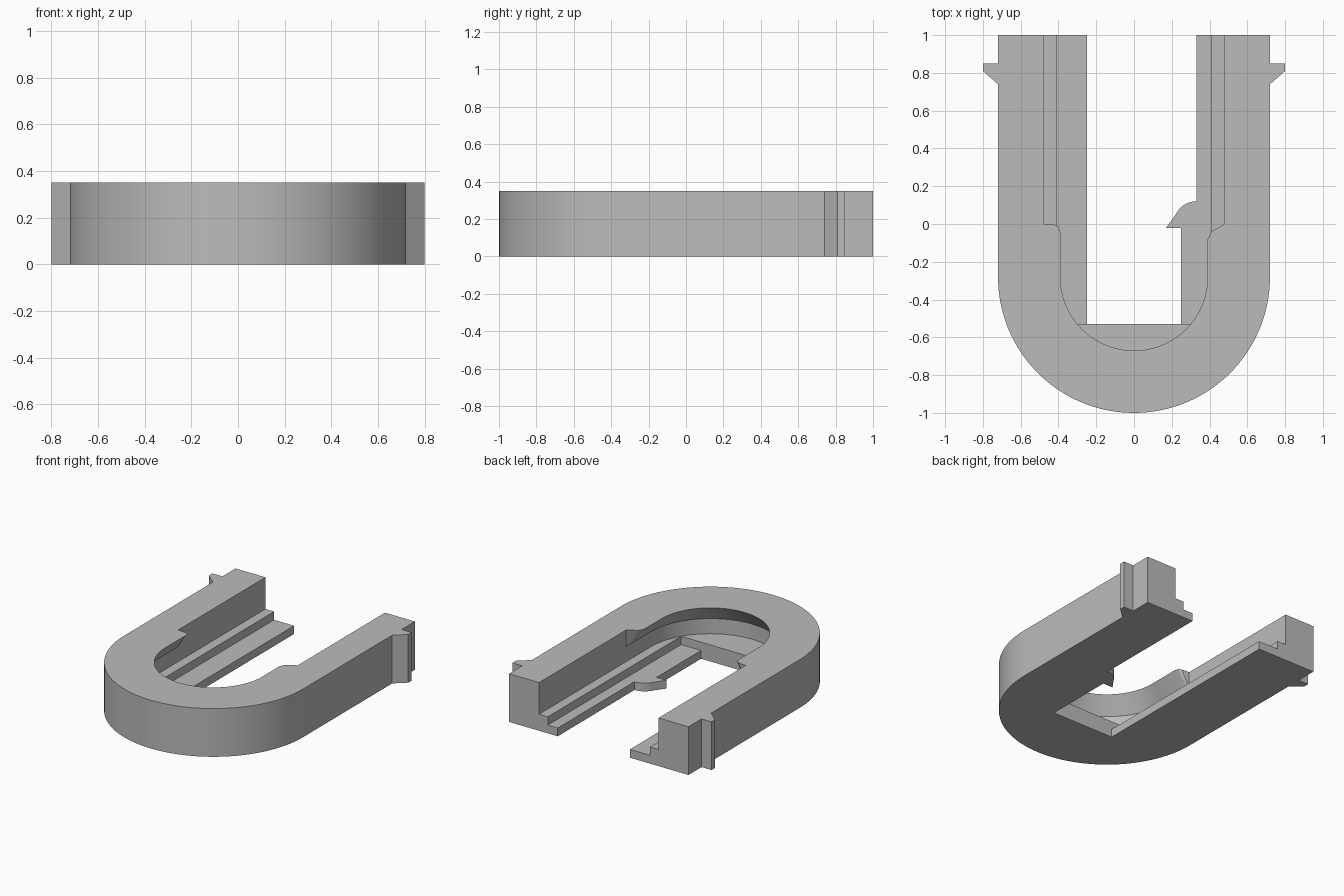
import bpy, bmesh
from math import sin, cos, pi

if "Cube" in bpy.data.objects:
    bpy.data.objects.remove(bpy.data.objects["Cube"], do_unlink=True)

HEIGHT, PLATE, STEP, LIP = 0.35, 0.06, 0.12, 0.23
BEND_Y, OUTER, WALL, RIM = -0.28, 0.72, 0.48, 0.39

grey = bpy.data.materials.new("plain_grey")
grey.use_nodes = True
grey.diffuse_color = (0.5, 0.5, 0.5, 1)
grey.node_tree.nodes["Principled BSDF"].inputs["Base Color"].default_value = (0.5, 0.5, 0.5, 1)


def arc(cx, cy, r, start, end, n):
    return [(cx + r * cos(start + (end - start) * i / n),
             cy + r * sin(start + (end - start) * i / n)) for i in range(n + 1)]


def bend(r):
    """Half circle at the closed end, from the -x side round to +x."""
    return arc(0, BEND_Y, r, pi, 2 * pi, 64)


def loft(name, levels):
    """Solid through (z, outline) levels with matching point counts."""
    bm = bmesh.new()
    rings = [[bm.verts.new((x, y, z)) for x, y in pts] for z, pts in levels]
    n = len(rings[0])
    for low, high in zip(rings, rings[1:]):
        for i in range(n):
            j = (i + 1) % n
            bm.faces.new((low[i], low[j], high[j], high[i]))
    bm.faces.new(rings[0][::-1])
    bm.faces.new(rings[-1])
    bmesh.ops.recalc_face_normals(bm, faces=bm.faces)
    mesh = bpy.data.meshes.new(name)
    bm.to_mesh(mesh)
    bm.free()
    mesh.materials.append(grey)
    obj = bpy.data.objects.new(name, mesh)
    bpy.context.collection.objects.link(obj)
    return obj


def prism(name, outline, z0, z1):
    return loft(name, [(z0, outline), (z1, outline)])


# U-shaped body with a hooked tab on each leg
tab = [(OUTER, 0.74), (0.80, 0.81), (0.80, 0.85), (OUTER, 0.85), (OUTER, 1)]
outline = [(-x, y) for x, y in reversed(tab)] + bend(OUTER) + tab
body = prism("u_shaped_body", outline, 0, HEIGHT)

# Channel whose rounded end is undercut below a sloping lip
low = ([(-WALL, 1.1), (-WALL, 0), (-WALL, -0.004), (-WALL, -0.015), (-WALL, -0.04)]
       + bend(WALL) + [(WALL, -0.08), (WALL, -0.04), (WALL, 0), (WALL, 1.1)])
top = ([(-WALL, 1.1), (-WALL, 0), (-0.42, -0.004), (-0.40, -0.015), (-RIM, -0.04)]
       + bend(RIM) + [(RIM, -0.08), (0.41, -0.04), (WALL, 0), (WALL, 1.1)])
channel = loft("channel_cutter", [(STEP, low), (LIP, low), (HEIGHT, top), (0.5, top)])

# Lower ledge along both legs
ledge = prism("ledge_cutter",
              [(-0.41, -0.53), (0.41, -0.53), (0.41, 1.1), (-0.41, 1.1)], PLATE, 0.2)

# Open slot through the floor, leaving a small catch on the +x side
catch = [(0.25, -0.02), (0.17, -0.02)] + arc(0.33, 0.0, 0.12, pi * 0.86, pi / 2, 12)
slot = prism("slot_cutter",
             [(-0.25, -0.53), (0.25, -0.53)] + catch + [(0.33, 1.1), (-0.25, 1.1)], -0.1, 0.45)

for cutter in (channel, ledge, slot):
    mod = body.modifiers.new(cutter.name, "BOOLEAN")
    mod.operation, mod.solver, mod.object = "DIFFERENCE", "EXACT", cutter
    cutter.hide_render = True

for obj in bpy.context.selected_objects:
    obj.select_set(False)
bpy.context.view_layer.objects.active = body
body.select_set(True)
for mod in list(body.modifiers):
    bpy.ops.object.modifier_apply(modifier=mod.name)
for cutter in (channel, ledge, slot):
    bpy.data.objects.remove(cutter, do_unlink=True)
bpy.ops.object.shade_smooth_by_angle(angle=0.5)
